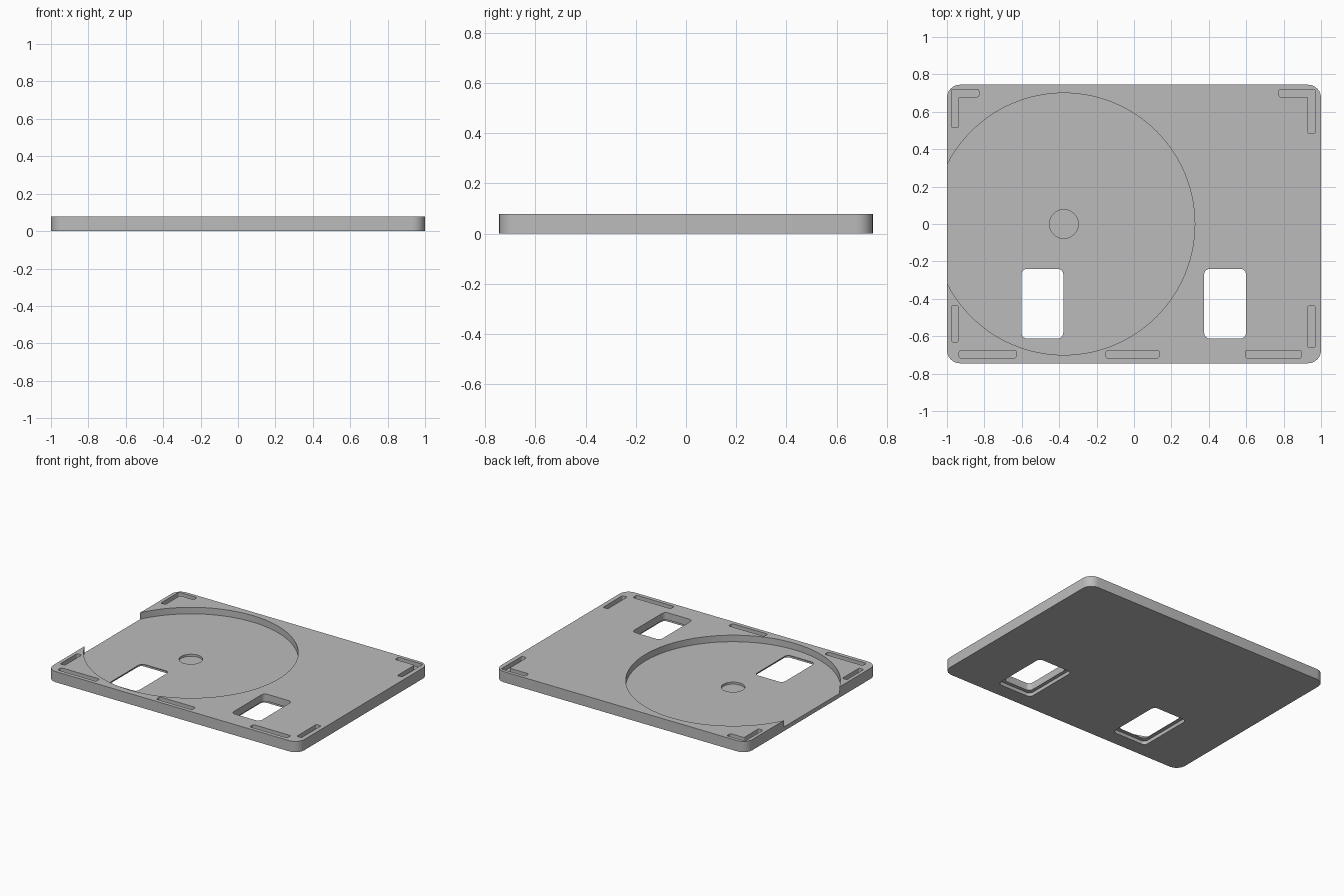
import bpy, bmesh, math
from mathutils import Vector

cube = bpy.data.objects.get("Cube")
if cube:
    bpy.data.objects.remove(cube, do_unlink=True)

THICK = 0.077
FLOOR = 0.03       # height of the round recess floor
OVER = 0.1         # cutters run past the top

grey = bpy.data.materials.new("plain grey")
grey.use_nodes = True
grey.diffuse_color = (0.5, 0.5, 0.5, 1)
grey.node_tree.nodes["Principled BSDF"].inputs["Base Color"].default_value = (0.5, 0.5, 0.5, 1)


def rounded(corners, radius, steps=6):
    """Round the right-angled corners of an outline."""
    pts = [Vector(c) for c in corners]
    out = []
    for i, p in enumerate(pts):
        a = (pts[i - 1] - p).normalized()
        b = (pts[(i + 1) % len(pts)] - p).normalized()
        centre = p + (a + b) * radius
        for k in range(steps + 1):
            t = math.pi / 2 * k / steps
            out.append(centre - b * radius * math.cos(t) - a * radius * math.sin(t))
    return out


def box(x0, x1, y0, y1, radius):
    return rounded([(x0, y0), (x1, y0), (x1, y1), (x0, y1)], radius)


def circle(x, y, radius, sides):
    return [Vector((x + radius * math.cos(math.tau * i / sides),
                    y + radius * math.sin(math.tau * i / sides))) for i in range(sides)]


def prism(name, outline, z0, z1):
    bm = bmesh.new()
    face = bm.faces.new([bm.verts.new((p.x, p.y, z0)) for p in outline])
    top = bmesh.ops.extrude_face_region(bm, geom=[face])["geom"]
    bmesh.ops.translate(bm, vec=(0, 0, z1 - z0),
                        verts=[g for g in top if isinstance(g, bmesh.types.BMVert)])
    bmesh.ops.recalc_face_normals(bm, faces=bm.faces)
    mesh = bpy.data.meshes.new(name)
    bm.to_mesh(mesh)
    bm.free()
    mesh.materials.append(grey)
    obj = bpy.data.objects.new(name, mesh)
    bpy.context.collection.objects.link(obj)
    return obj


# Base plate with rounded corners
plate = prism("base_plate", box(-1, 1, -0.745, 0.745, 0.07), 0, THICK)
bpy.context.view_layer.objects.active = plate
plate.select_set(True)


def cut(outline, z0, z1=OVER):
    cutter = prism("cutter", outline, z0, z1)
    cutter.hide_render = True
    mod = plate.modifiers.new("cut", 'BOOLEAN')
    mod.operation = 'DIFFERENCE'
    mod.solver = 'EXACT'
    mod.object = cutter
    bpy.ops.object.modifier_apply(modifier=mod.name)
    bpy.data.objects.remove(cutter, do_unlink=True)


# Large round recess, open at one side, with a small blind hole in its middle
cut(circle(-0.375, 0, 0.7, 128), FLOOR)
cut(circle(-0.375, 0, 0.077, 48), FLOOR / 2)

# Two through windows, stepped wider on the underside
for x in (-0.49, 0.487):
    cut(box(x - 0.112, x + 0.112, -0.612, -0.24, 0.03), -OVER)
    cut(box(x - 0.137, x + 0.137, -0.637, -0.215, 0.03), -OVER, 0.025)

# Shallow slots along the rim
SLOT = THICK - 0.03
for x0, x1 in ((-0.935, -0.63), (-0.15, 0.135), (0.595, 0.895)):
    cut(box(x0, x1, -0.717, -0.675, 0.012), SLOT)
cut(box(-0.975, -0.938, -0.63, -0.438, 0.008), SLOT)
cut(box(0.93, 0.968, -0.66, -0.438, 0.008), SLOT)

# L-shaped slots in the back corners
for x0, xi, x1, y0 in ((-0.975, -0.938, -0.83, 0.515), (0.968, 0.93, 0.775, 0.483)):
    cut(rounded([(x0, y0), (xi, y0), (xi, 0.68), (x1, 0.68), (x1, 0.72), (x0, 0.72)], 0.008), SLOT)

bpy.ops.object.shade_smooth_by_angle(angle=math.radians(30))
